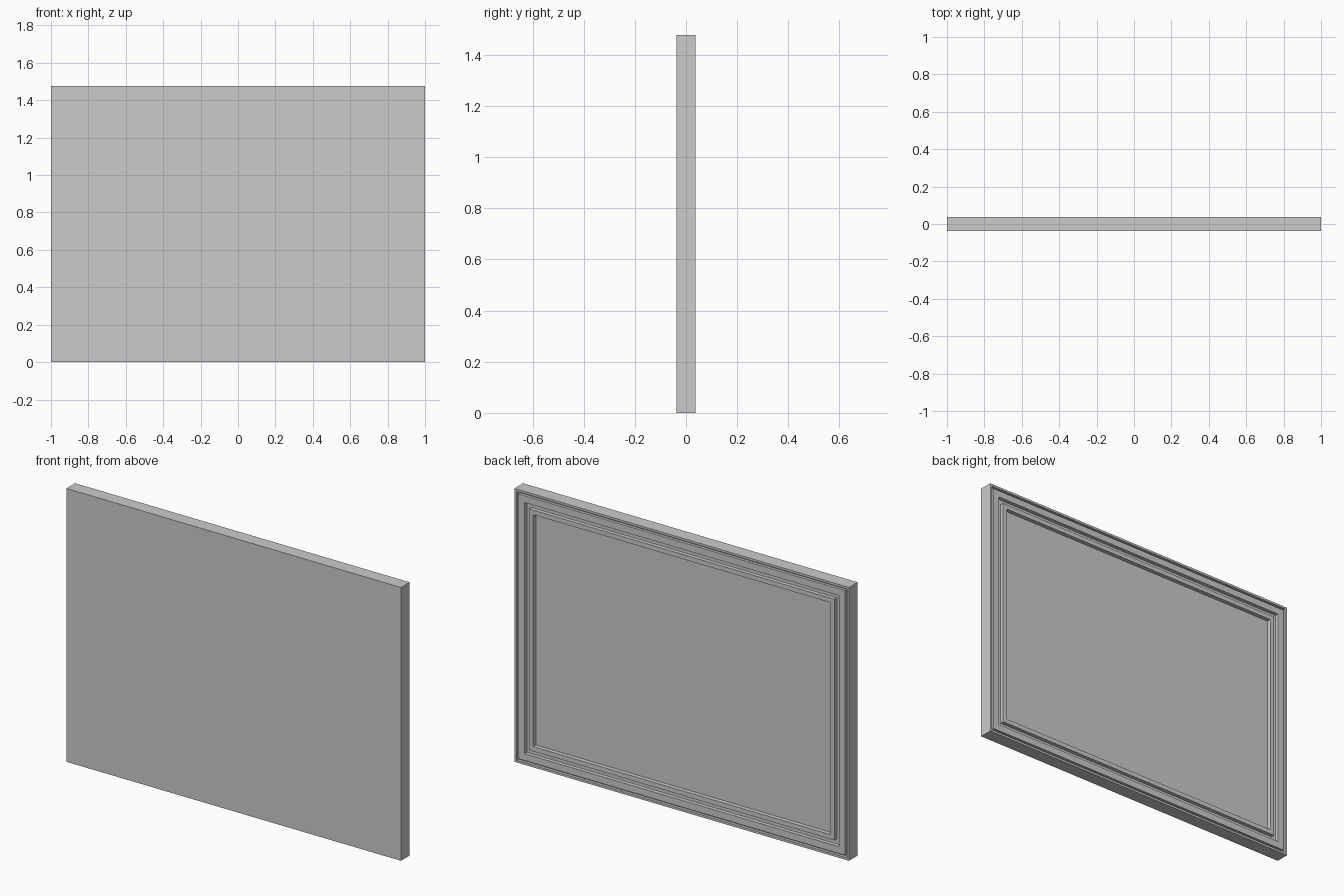
import bpy, bmesh

if "Cube" in bpy.data.objects:
    bpy.data.objects.remove(bpy.data.objects["Cube"])

W, H, T = 1.0, 1.477, 0.037     # half width, height, half thickness

# moulding cross-section: (inset from outer edge, y), back edge to panel
PROFILE = [
    (0.0, -T), (0.0, T),
    (0.012, T), (0.012, 0.022),     # outer rim and narrow groove
    (0.023, 0.022), (0.023, T),
    (0.060, T), (0.060, 0.016),     # wide band and inner groove
    (0.087, 0.016), (0.087, T),
    (0.112, T), (0.112, 0.014),     # inner bead, down to the panel
]


def build_board(name):
    bm = bmesh.new()

    def ring(inset, y):
        x, lo, hi = W - inset, inset, H - inset
        return [bm.verts.new(p) for p in
                ((-x, y, lo), (x, y, lo), (x, y, hi), (-x, y, hi))]

    rings = [ring(*p) for p in PROFILE]
    # mitred moulding strips
    for a, b in zip(rings, rings[1:]):
        for i in range(4):
            j = (i + 1) % 4
            bm.faces.new((a[i], a[j], b[j], b[i]))
    # flat front sheet and recessed panel
    bm.faces.new(rings[0])
    bm.faces.new(rings[-1])
    bmesh.ops.recalc_face_normals(bm, faces=bm.faces)
    mesh = bpy.data.meshes.new(name)
    bm.to_mesh(mesh)
    bm.free()
    obj = bpy.data.objects.new(name, mesh)
    bpy.context.collection.objects.link(obj)
    return obj


build_board("framed_panel")
